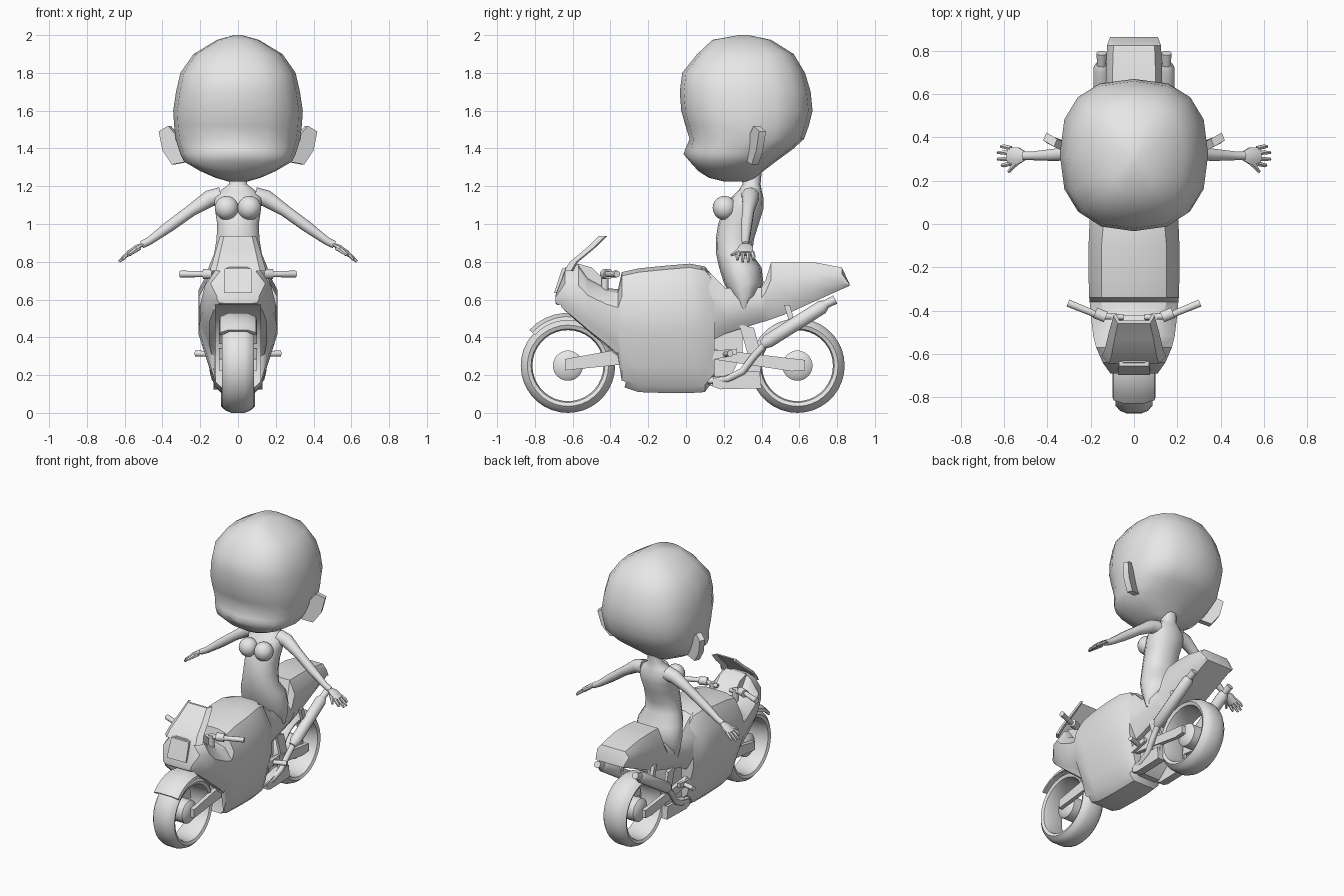
import bpy, bmesh, math
from mathutils import Vector

grey = bpy.data.materials.new("light_grey")
grey.diffuse_color = (0.8, 0.8, 0.8, 1)


def finish(name, bm, angle=40):
    bmesh.ops.recalc_face_normals(bm, faces=bm.faces)
    me = bpy.data.meshes.new(name)
    bm.to_mesh(me)
    bm.free()
    me.materials.append(grey)
    ob = bpy.data.objects.new(name, me)
    bpy.context.collection.objects.link(ob)
    bpy.ops.object.select_all(action='DESELECT')
    ob.select_set(True)
    bpy.context.view_layer.objects.active = ob
    bpy.ops.object.shade_smooth_by_angle(angle=math.radians(angle))
    return ob


def loft(name, rings, angle=40, closed=False):
    """Skin a list of equal-length rings; cap the ends unless closed."""
    bm = bmesh.new()
    vs = [[bm.verts.new(p) for p in r] for r in rings]
    n, m = len(vs), len(vs[0])
    for i in range(n if closed else n - 1):
        a, b = vs[i], vs[(i + 1) % n]
        for j in range(m):
            k = (j + 1) % m
            bm.faces.new((a[j], a[k], b[k], b[j]))
    if not closed:
        bm.faces.new(vs[0])
        bm.faces.new(vs[-1])
    return finish(name, bm, angle)


def tube(name, pts, radii, sides=8, flat=1.0, angle=50):
    pts = [Vector(p) for p in pts]
    rings = []
    for i, p in enumerate(pts):
        d = pts[min(i + 1, len(pts) - 1)] - pts[max(i - 1, 0)]
        q = d.to_track_quat('Z', 'Y')
        rings.append([p + q @ Vector((radii[i] * math.cos(t), flat * radii[i] * math.sin(t), 0))
                      for t in (2 * math.pi * (j + .5) / sides for j in range(sides))])
    return loft(name, rings, angle)


def oval(z, w, yf, yb, sides=16, p=1.0, nose=0.0):
    """Horizontal rounded ring between a front and a back limit."""
    ring, c, r = [], (yf + yb) / 2, (yb - yf) / 2
    for j in range(sides):
        t = 2 * math.pi * j / sides - math.pi / 2
        cx, sy = math.cos(t), math.sin(t)
        x = w * math.copysign(abs(cx) ** p, cx)
        y = c + r * math.copysign(abs(sy) ** p, sy)
        ring.append((x, y - (nose if j == 0 else 0), z))
    return ring


def prism(name, outline, x0, x1, angle=30):
    """Extrude a (y, z) outline from x0 to x1."""
    return loft(name, [[(x, y, z) for y, z in outline] for x in (x0, x1)], angle)


def mirrored(half):
    return half + [(-x, y, z) for x, y, z in reversed(half)]


# Head
loft("head", [oval(z, w, yf, yb, 16, .8, n) for z, w, yf, yb, n in [
    (2.0, .02, .28, .33, 0), (1.975, .11, .14, .45, 0), (1.90, .235, .06, .57, 0),
    (1.80, .305, -.02, .63, 0), (1.70, .328, -.033, .66, 0), (1.60, .343, -.025, .67, 0),
    (1.52, .338, -.003, .65, 0), (1.45, .33, .02, .625, 0), (1.40, .315, .015, .57, .018),
    (1.37, .305, .012, .53, .025), (1.33, .285, .02, .475, 0), (1.28, .20, .065, .41, 0),
    (1.245, .12, .12, .37, 0), (1.225, .05, .2, .34, 0)]], 60)

# Torso ending in pointed hips
loft("torso", [oval(z, w, yf, yb, 14, .9) for z, w, yf, yb in [
    (1.27, .05, .29, .40), (1.21, .05, .30, .395), (1.18, .09, .28, .40), (1.14, .128, .24, .41),
    (1.08, .125, .20, .41), (1.0, .113, .17, .385), (.92, .116, .158, .36), (.84, .13, .16, .35),
    (.77, .16, .175, .40), (.69, .17, .20, .41), (.62, .165, .235, .385), (.55, .155, .29, .33)]], 60)

for s, side in ((1, "right"), (-1, "left")):
    # Chest
    bm = bmesh.new()
    bmesh.ops.create_uvsphere(bm, u_segments=14, v_segments=10, radius=.064)
    bmesh.ops.translate(bm, verts=bm.verts, vec=(s * .06, .205, 1.085))
    finish(side + "_breast", bm, 60)

    # Ear: tilted plate
    outer = [(.32, .35, 1.46), (.37, .375, 1.52), (.42, .405, 1.49), (.40, .39, 1.39),
             (.35, .365, 1.315), (.27, .34, 1.33)]
    loft(side + "_ear", [[(s * x, y - .018, z) for x, y, z in outer],
                         [(s * (x - .015), y + .018, z) for x, y, z in outer]])

    # Arm and hand
    tube(side + "_arm", [(s * x, y, z) for x, y, z in [
        (.09, .34, 1.145), (.15, .34, 1.135), (.25, .33, 1.07), (.36, .32, .99), (.47, .315, .91),
        (.51, .315, .89)]], [.05, .045, .032, .03, .021, .02], 10)
    tube(side + "_palm", [(s * x, .315, z) for x, z in [
        (.50, .895), (.535, .875), (.58, .842)]], [.02, .042, .042], 8, .4)
    for i, (y0, y1, x1, z1) in enumerate([(.28, .272, .61, .81), (.303, .30, .63, .80),
                                          (.327, .33, .63, .80), (.35, .358, .615, .81)]):
        tube(f"{side}_finger_{i + 1}", [(s * .57, y0, .85), (s * .6, y1, .828), (s * x1, y1, z1)],
             [.012, .011, .007], 6)
    tube(side + "_thumb", [(s * .525, .30, .875), (s * .56, .265, .85), (s * .58, .24, .835)],
         [.016, .012, .007], 6)

# Wheels with open spaces between tyre and hub
for name, cy, w in (("front", -.625, .085), ("rear", .59, .09)):
    prof = [(.25, .035), (.238, .065), (.215, w), (.195, w * .9), (.188, .05)]
    prof += [(r, -x) for r, x in reversed(prof)]
    loft(name + "_tyre", [[(x, cy + r * math.cos(t), .25 + r * math.sin(t)) for r, x in prof]
                          for t in (2 * math.pi * i / 36 for i in range(36))], 45, True)
    tube(name + "_hub", [(x, cy, .25) for x in (-.07, -.05, .05, .07)], [.055, .08, .08, .055], 20)

# Front mudguard: arched strip
arch = []
for i in range(11):
    t = math.radians(28 + 110 * i / 10)
    arch.append([(x, -.625 + r * math.cos(t), .255 + r * math.sin(t)) for x, r in
                 [(-.1, .235), (-.095, .255), (-.05, .275), (.05, .275), (.095, .255), (.1, .235),
                  (.085, .235), (.045, .262), (-.045, .262), (-.085, .235)]])
loft("front_mudguard", arch, 45)

# Fairing and tank: sections from nose to rear edge
sections = [  # y, bottom, top, top width, widest, lower bend height, bottom width
    (-.69, .58, .625, .085, .11, .60, .10), (-.64, .535, .77, .095, .145, .60, .13),
    (-.57, .475, .79, .11, .175, .56, .15), (-.52, .43, .715, .13, .188, .53, .15),
    (-.42, .345, .66, .14, .20, .49, .15), (-.36, .29, .655, .15, .205, .46, .14),
    (-.34, .14, .745, .15, .207, .44, .125), (-.25, .11, .765, .15, .21, .42, .125),
    (-.10, .105, .78, .15, .21, .42, .125), (.02, .105, .79, .14, .205, .42, .125),
    (.10, .11, .775, .125, .185, .42, .12), (.15, .18, .715, .12, .165, .42, .115)]
rings = []
for y, zb, zt, wt, w, zl, wb in sections:
    zs = zt - min(.13, (zt - zl) * .5)
    rings.append(mirrored([(wt * .5, y, zt), (wt, y, zt - .02 * (zt - zb > .2)), (w, y, zs), (w, y, zl),
                           (wb + (w - wb) * .35, y, zb + (zl - zb) * .45),
                           (wb, y, zb + (zl - zb) * .12), (wb * .7, y, zb)]))
fairing = loft("fairing", rings, 35)
# Wheel well cut
well = tube("wheel_well_cutter", [(-.12, -.63, .25), (.12, -.63, .25)], [.325, .325], 28)
well.hide_render = True
mod = fairing.modifiers.new("wheel_well", 'BOOLEAN')
mod.object, mod.operation, mod.solver = well, 'DIFFERENCE', 'EXACT'
bpy.context.view_layer.objects.active = fairing
bpy.ops.object.modifier_apply(modifier="wheel_well")
bpy.data.objects.remove(well)

# Headlight plate on the nose
loft("headlight", [[(x, y + d, z) for x, y, z in [(-.075, -.69, .635), (.075, -.69, .635),
                                                  (.07, -.648, .765), (-.07, -.648, .765)]]
                   for d in (-.008, .03)])

# Windscreen: folded panel
loft("windscreen", [
    mirrored([(w * .78, y, z), (w, y + .035, z), (w - .012, y + .045, z), (w * .72, y + .015, z)])
    for w, y, z in [(.15, -.645, .75), (.135, -.615, .80), (.115, -.53, .87), (.095, -.46, .937)]], 30)
prism("instrument_panel", [(-.57, .79), (-.50, .77), (-.42, .69), (-.44, .65), (-.57, .65)], -.08, .08)

# Handlebars
for s, side in ((1, "right"), (-1, "left")):
    tube(side + "_handlebar", [(s * .05, -.43, .72), (s * .16, -.425, .735), (s * .305, -.365, .735)],
         [.014, .016, .018], 10)
    tube(side + "_brake_reservoir", [(s * .13, -.43, .735), (s * .18, -.41, .735)], [.028, .028], 8)
    tube(side + "_fork_stem", [(s * .09, -.43, .74), (s * .09, -.43, .62)], [.02, .02], 8)

# Seat and tail
rings = []
for y, zb, zt, wt, w, wb in [(.08, .36, .77, .11, .17, .11), (.14, .385, .73, .11, .165, .11),
                             (.21, .42, .66, .11, .15, .10), (.40, .48, .665, .10, .14, .10),
                             (.42, .485, .70, .10, .137, .10), (.45, .495, .795, .095, .135, .10),
                             (.56, .535, .80, .10, .133, .10), (.68, .59, .797, .10, .13, .10),
                             (.825, .655, .77, .095, .125, .10), (.865, .672, .685, .09, .11, .10)]:
    rings.append(mirrored([(wt, y, zt), (w, y, zt - .3 * (zt - zb)), (w, y, zb + .3 * (zt - zb)), (wb, y, zb)]))
loft("seat_and_tail", rings, 35)

# Engine block and inner frame
prism("engine_frame", [(.05, .15), (.17, .14), (.24, .2), (.30, .32), (.30, .5), (.05, .5)], -.07, .07)

for s, side in ((1, "right"), (-1, "left")):
    # Front and rear swing arms
    prism(side + "_front_arm", [(-.64, .225), (-.64, .285), (-.34, .34), (-.30, .26)], s * .072, s * .10)
    prism(side + "_rear_arm", [(.10, .29), (.12, .34), (.63, .28), (.63, .225), (.56, .22)], s * .092, s * .12)
    # Rear upright and lower foot bracket
    prism(side + "_upright", [(.28, .47), (.36, .45), (.40, .30), (.39, .14), (.30, .14), (.33, .30)],
          s * .092, s * .112)
    prism(side + "_foot_bracket", [(.14, .14), (.14, .18), (.28, .22), (.39, .22), (.40, .13), (.18, .125)],
          s * .075, s * .13)
    # Foot peg
    tube(side + "_foot_peg", [(s * .1, .20, .31), (s * .225, .235, .315)], [.015, .017], 8)
    prism(side + "_peg_plate", [(.14, .28), (.15, .33), (.27, .34), (.27, .31)], s * .12, s * .14)
    # Exhaust
    tube(side + "_exhaust_pipe", [(s * x, y, z) for x, y, z in [
        (.10, .12, .17), (.12, .22, .18), (.13, .30, .22), (.14, .36, .30), (.148, .43, .375)]],
        [.02] * 5, 8)
    tube(side + "_muffler", [(s * .146, .405, .36), (s * .15, .435, .38), (s * .15, .72, .56),
                             (s * .15, .74, .575)], [.024, .038, .038, .026], 12)
    tube(side + "_exhaust_tip", [(s * .15, .73, .57), (s * .15, .79, .60)], [.022, .024], 10)
    prism(side + "_muffler_strut", [(.52, .57), (.55, .57), (.58, .47), (.55, .47)], s * .11, s * .135)
